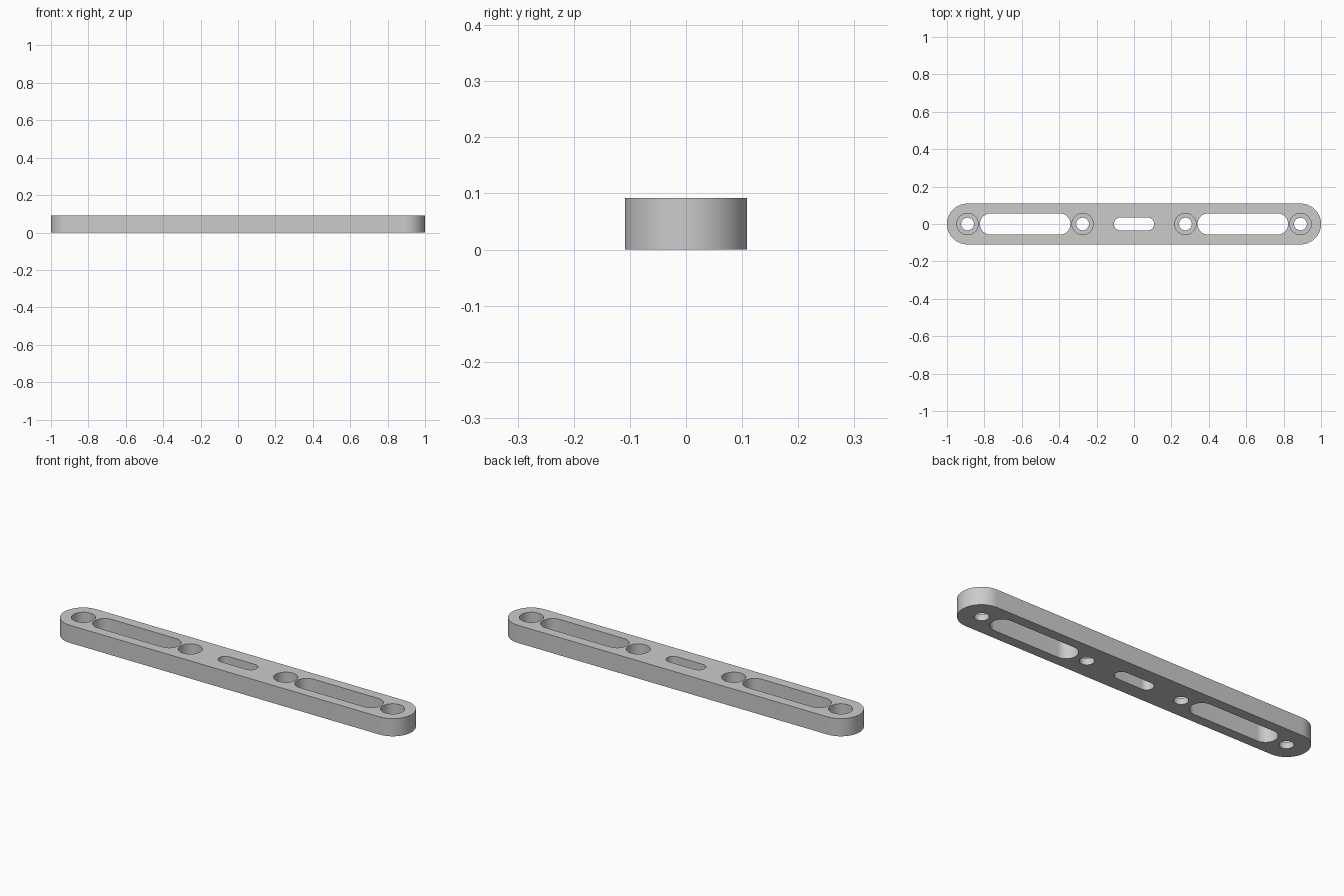
import bpy
import bmesh
from math import pi, cos, sin, radians

if "Cube" in bpy.data.objects:
    bpy.data.objects.remove(bpy.data.objects["Cube"], do_unlink=True)

HEIGHT = 0.092
RADIUS = 0.109
ARC = 32  # segments per half circle


def add_stadium(bm, x, half_length, levels):
    """Closed round-ended prism, stepped through (radius, z) levels."""
    rings = []
    for radius, z in levels:
        ring = []
        for side in (1, -1):
            for i in range(ARC + 1):
                if half_length == 0 and i == ARC:
                    continue  # plain circle: the arcs share end points
                a = -pi / 2 + pi * i / ARC + (0 if side == 1 else pi)
                ring.append(bm.verts.new((x + side * half_length + radius * cos(a),
                                          radius * sin(a), z)))
        rings.append(ring)
    for low, high in zip(rings, rings[1:]):
        for i in range(len(low)):
            j = (i + 1) % len(low)
            bm.faces.new((low[i], low[j], high[j], high[i]))
    bm.faces.new(rings[0][::-1])
    bm.faces.new(rings[-1])


def make_object(name, bm):
    bmesh.ops.recalc_face_normals(bm, faces=bm.faces)
    mesh = bpy.data.meshes.new(name)
    bm.to_mesh(mesh)
    bm.free()
    obj = bpy.data.objects.new(name, mesh)
    bpy.context.collection.objects.link(obj)
    return obj


grey = bpy.data.materials.new("light grey")
grey.use_nodes = True
grey.diffuse_color = (0.6, 0.6, 0.6, 1)
grey.node_tree.nodes["Principled BSDF"].inputs["Base Color"].default_value = (0.6, 0.6, 0.6, 1)

# Round-ended bar
bm = bmesh.new()
add_stadium(bm, 0, 1 - RADIUS, [(RADIUS, 0), (RADIUS, HEIGHT)])
bar = make_object("slotted_bar", bm)
bar.data.materials.append(grey)

# Cutters: centre slot, long slots and counterbored screw holes
below, above, floor = -0.05, HEIGHT + 0.05, 0.032
bm = bmesh.new()
add_stadium(bm, 0, 0.073, [(0.034, below), (0.034, above)])
for side in (-1, 1):
    add_stadium(bm, side * 0.582, 0.185, [(0.057, below), (0.057, above)])
    for x in (0.275, 0.89):
        add_stadium(bm, side * x, 0, [(0.034, below), (0.034, floor),
                                      (0.057, floor), (0.057, above)])
cutter = make_object("hole_cutter", bm)
cutter.hide_render = True

# Cut the holes
cut = bar.modifiers.new("holes", "BOOLEAN")
cut.operation = "DIFFERENCE"
cut.solver = "EXACT"
cut.object = cutter
for obj in bpy.context.selected_objects:
    obj.select_set(False)
bar.select_set(True)
bpy.context.view_layer.objects.active = bar
bpy.ops.object.modifier_apply(modifier=cut.name)
bpy.data.objects.remove(cutter, do_unlink=True)

# Smooth curved walls, sharp rims
bpy.ops.object.shade_smooth_by_angle(angle=radians(30))
